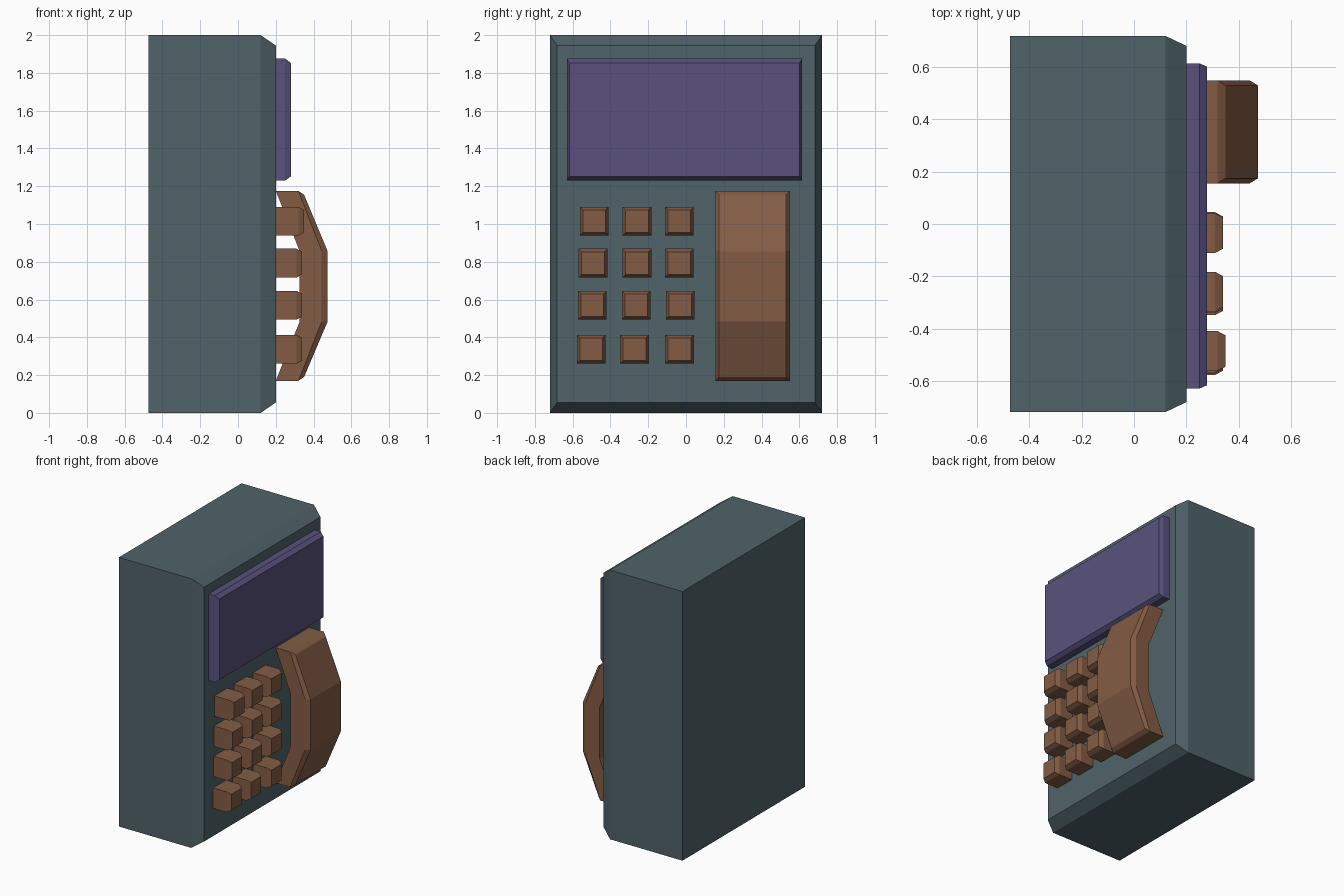
import bpy, bmesh

if "Cube" in bpy.data.objects:
    bpy.data.objects.remove(bpy.data.objects["Cube"])


def material(name, rgb):
    m = bpy.data.materials.new(name)
    m.diffuse_color = (*rgb, 1)
    m.use_nodes = True
    m.node_tree.nodes["Principled BSDF"].inputs["Base Color"].default_value = m.diffuse_color
    return m


slate = material("slate", (0.08, 0.125, 0.143))
violet = material("violet", (0.1, 0.083, 0.205))
brown = material("brown", (0.23, 0.108, 0.06))


def loft(name, rings, mat):
    """Skin closed rings of equal point count and cap both ends."""
    bm = bmesh.new()
    vs = [[bm.verts.new(p) for p in ring] for ring in rings]
    n = len(vs[0])
    for a, b in zip(vs, vs[1:]):
        for i in range(n):
            j = (i + 1) % n
            bm.faces.new((a[i], a[j], b[j], b[i]))
    bm.faces.new(vs[0])
    bm.faces.new(vs[-1])
    bmesh.ops.recalc_face_normals(bm, faces=bm.faces)
    me = bpy.data.meshes.new(name)
    bm.to_mesh(me)
    bm.free()
    me.materials.append(mat)
    ob = bpy.data.objects.new(name, me)
    bpy.context.collection.objects.link(ob)
    return ob


def slab(name, xs, y0, y1, z0, z1, inset_y, inset_z, mat):
    """Box facing +x whose front rim is chamfered; xs = back, rim, front."""
    def ring(x, iy, iz):
        return [(x, y0 + iy, z0 + iz), (x, y1 - iy, z0 + iz),
                (x, y1 - iy, z1 - iz), (x, y0 + iy, z1 - iz)]
    return loft(name, [ring(xs[0], 0, 0), ring(xs[1], 0, 0),
                       ring(xs[2], inset_y, inset_z)], mat)


# Main housing and display
slab("housing", (-0.475, 0.12, 0.2), -0.72, 0.72, 0, 2, 0.038, 0.055, slate)
slab("display", (0.2, 0.25, 0.28), -0.63, 0.615, 1.23, 1.875, 0.013, 0.022, violet)

# Keypad: slightly uneven rows of three keys
rows = [(1.015, (-0.486, -0.259, -0.035)),
        (0.793, (-0.492, -0.259, -0.035)),
        (0.570, (-0.496, -0.264, -0.031)),
        (0.337, (-0.502, -0.273, -0.034))]
h = 0.076
for r, (z, ys) in enumerate(rows):
    for c, y in enumerate(ys):
        front = 0.35 if r == c == 0 else 0.34
        slab(f"key_{r + 1}_{c + 1}", (0.2, front - 0.03, front),
             y - h, y + h, z - h, z + h, 0.016, 0.016, brown)

# Arched handset: back x, side x, front x, back z, front z at each station
y0, y1, rim = 0.155, 0.55, 0.02
stations = [(0.2, 0.32, 0.35, 0.17, 0.19), (0.325, 0.442, 0.475, 0.48, 0.485),
            (0.325, 0.442, 0.475, 0.86, 0.855), (0.2, 0.32, 0.35, 1.175, 1.155)]
rings = [[(xb, y0, zb), (xs, y0, zb), (xf, y0 + rim, zf),
          (xf, y1 - rim, zf), (xs, y1, zb), (xb, y1, zb)]
         for xb, xs, xf, zb, zf in stations]
handset = loft("handset", rings, brown)

# Split the end caps so the chamfer and the flat end stay planar
bm = bmesh.new()
bm.from_mesh(handset.data)
for cap in [f for f in bm.faces if len(f.verts) == 6]:
    sides = [v for v in cap.verts if abs(v.co.x - 0.32) < 1e-4]
    bmesh.utils.face_split(cap, sides[0], sides[1])
bm.to_mesh(handset.data)
bm.free()
